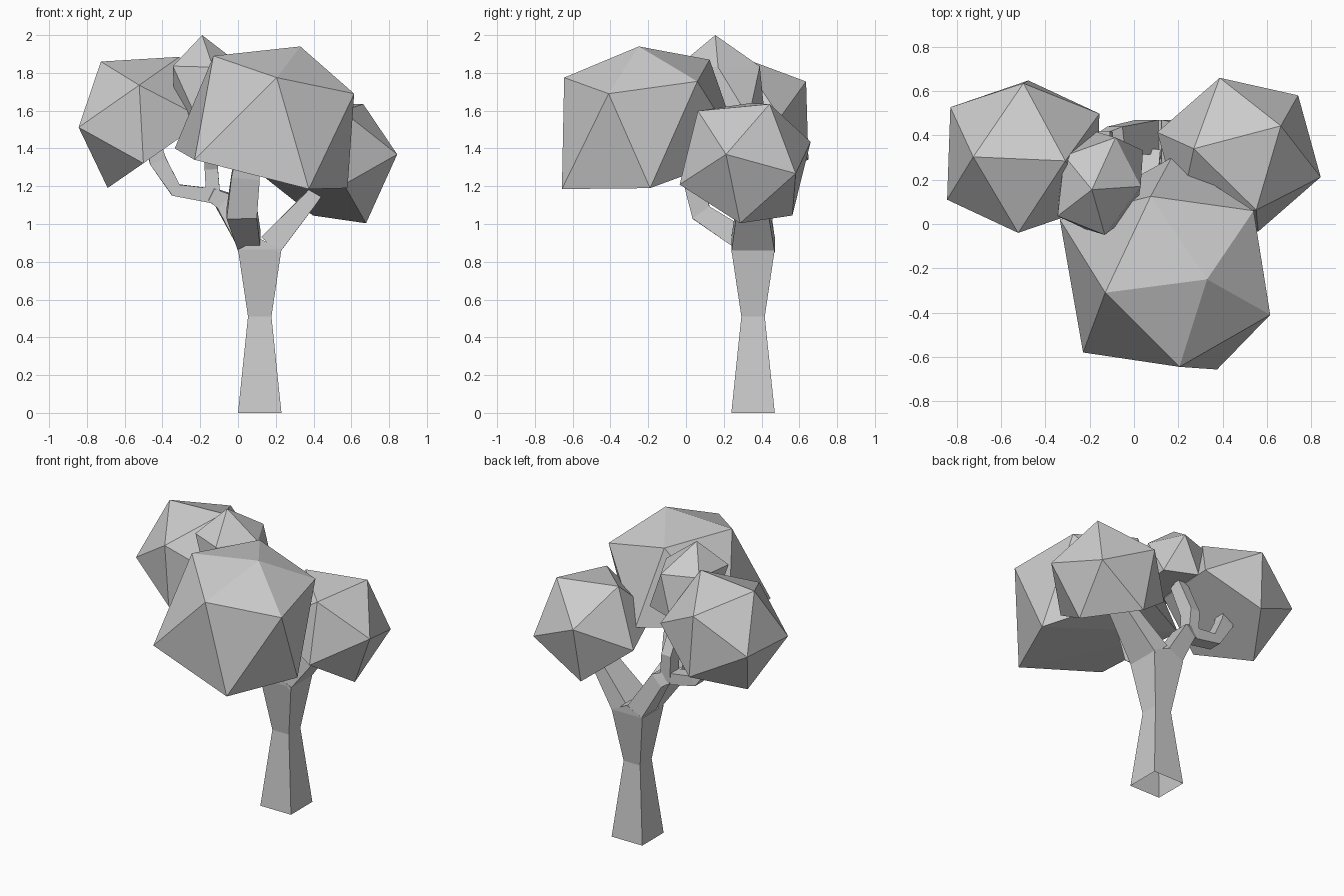
import bpy, bmesh
from math import sin, cos, radians
from mathutils import Vector, Matrix

if "Cube" in bpy.data.objects:
    bpy.data.objects.remove(bpy.data.objects["Cube"])


def finish(name, bm):
    mesh = bpy.data.meshes.new(name)
    bm.to_mesh(mesh)
    bm.free()
    bpy.context.collection.objects.link(bpy.data.objects.new(name, mesh))


def hull(name, points):
    bm = bmesh.new()
    for p in points:
        bm.verts.new(p)
    bmesh.ops.convex_hull(bm, input=bm.verts[:])
    bmesh.ops.dissolve_limit(bm, angle_limit=radians(1), verts=bm.verts[:], edges=bm.edges[:])
    bmesh.ops.recalc_face_normals(bm, faces=bm.faces[:])
    finish(name, bm)


def ring(k):
    a = radians(72 * k)
    return Vector((cos(a) * 0.8944, sin(a) * 0.8944, 0.4472))


def foliage(name, center, tip, first, second, step=1):
    """Icosahedron oriented by its tip and two ring vertices, cut flat opposite the tip."""
    c = Vector(center)
    source = Matrix((Vector((0, 0, 1)), ring(0), ring(step))).transposed()
    target = Matrix([Vector(p) - c for p in (tip, first, second)]).transposed()
    m = target @ source.inverted()
    rings = [ring(k) * s for k in range(5) for s in (1, -1)]
    hull(name, [Vector(tip)] + [c + m @ v for v in rings])


def limb(name, sections, ref):
    """Four-sided tube, open at its base; section = (point, half width along ref, other half width)."""
    bm = bmesh.new()
    pts = [Vector(s[0]) for s in sections]
    loops = []
    for i, (p, a, b) in enumerate(sections):
        dirs = [(pts[j + 1] - pts[j]).normalized() for j in (i - 1, i) if 0 <= j < len(pts) - 1]
        t = sum(dirs, Vector()).normalized()
        v = t.cross(Vector(ref)).normalized()
        u = v.cross(t)
        loops.append([bm.verts.new(pts[i] + u * a * x + v * b * y)
                      for x, y in ((-1, -1), (1, -1), (1, 1), (-1, 1))])
    for lo, hi in zip(loops, loops[1:]):
        for k in range(4):
            n = (k + 1) % 4
            bm.faces.new((lo[k], lo[n], hi[n], hi[k]))
    bm.faces.new(loops[-1])
    finish(name, bm)


# Trunk, ending in a ridge at the fork
limb("trunk", [((.115, .355, 0), .115, .115), ((.115, .355, .51), .062, .062),
               ((.115, .355, .865), .115, .115), ((.115, .355, .92), .005, .115)], (1, 0, 0))

# Branches
limb("right_branch", [((.172, .355, .89), .115, .064), ((.39, .35, 1.14), .075, .04),
                      ((.45, .33, 1.22), .05, .035)], (0, 1, 0))
limb("front_branch", [((.06, .31, .91), .06, .06), ((.02, .08, 1.06), .08, .055),
                      ((.04, .03, 1.25), .075, .05), ((.05, .01, 1.36), .06, .045)], (1, 0, 0))
limb("left_stem", [((.06, .39, .89), .08, .06), ((-.08, .38, 1.125), .06, .05),
                   ((-.15, .36, 1.16), .045, .035)], (0, 1, 0))
limb("left_branch", [((-.11, .37, 1.145), .045, .04), ((-.33, .36, 1.18), .045, .035),
                     ((-.425, .35, 1.335), .04, .045), ((-.44, .34, 1.4), .035, .04)], (0, 1, 0))
limb("middle_branch", [((-.13, .37, 1.12), .045, .038), ((-.142, .37, 1.3), .05, .035),
                       ((-.15, .25, 1.56), .04, .035)], (0, 1, 0))

# Foliage clumps
foliage("right_foliage", (.474, .313, 1.322), (.663, .443, 1.635), (.27, .34, 1.64), (.387, .66, 1.435))
foliage("left_foliage", (-.5, .304, 1.538), (-.726, .303, 1.86), (-.31, .285, 1.885), (-.523, -.04, 1.735))
foliage("small_foliage", (-.152, .184, 1.7), (-.19, .155, 2.0), (-.345, .036, 1.836), (.03, .17, 1.83), 2)
hull("front_foliage", [
    (.33, -.25, 1.94), (-.13, -.31, 1.89), (.205, -.645, 1.775), (.615, -.41, 1.69),
    (.54, .06, 1.755), (.075, .125, 1.87), (-.23, -.58, 1.34), (.375, -.657, 1.185),
    (.58, -.19, 1.19), (.17, .30, 1.37), (-.335, .02, 1.40)])
